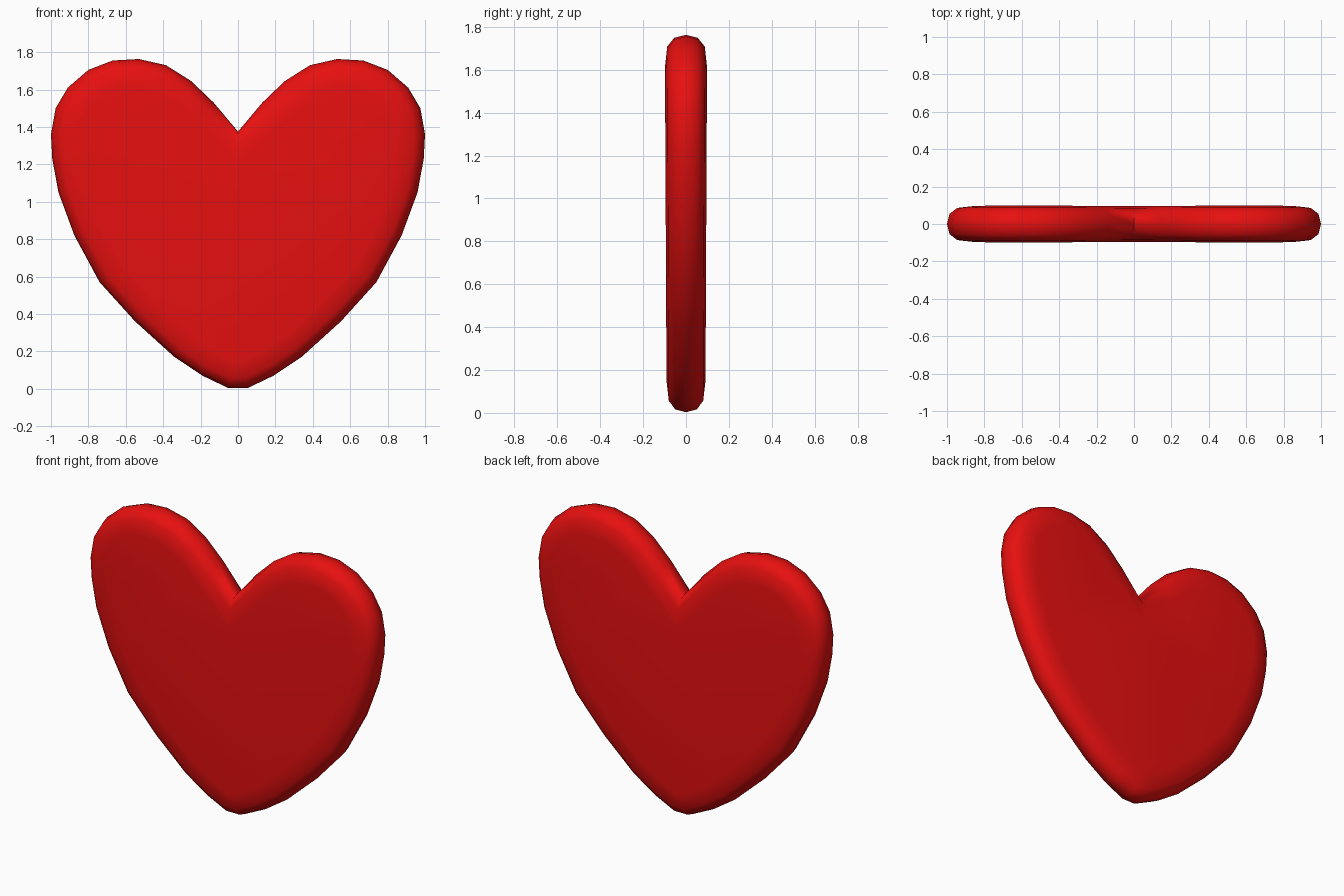
import bpy, bmesh
from mathutils import Vector

if "Cube" in bpy.data.objects:
    bpy.data.objects.remove(bpy.data.objects["Cube"])

# right half of the outline, from bottom tip to the notch
half = [(0.05, 0.003), (0.19, 0.07), (0.34, 0.17), (0.55, 0.36), (0.74, 0.57),
        (0.875, 0.82), (0.96, 1.05), (0.993, 1.23), (1.0, 1.36), (0.975, 1.50),
        (0.91, 1.61), (0.80, 1.705), (0.67, 1.755), (0.53, 1.763), (0.385, 1.73),
        (0.25, 1.645), (0.13, 1.53)]
notch = (0.0, 1.375)
outline = [Vector(p) for p in half + [notch] + [(-x, z) for x, z in reversed(half)]]
n = len(outline)

# rounded rim: (inset from the outline, depth)
rim = [(0.15, -0.098), (0.055, -0.087), (0.014, -0.055), (0, 0),
       (0.014, 0.055), (0.055, 0.087), (0.15, 0.098)]


def inset_point(i, d):
    p = outline[i]
    a = (p - outline[i - 1]).normalized()
    b = (outline[(i + 1) % n] - p).normalized()
    t = (a + b).normalized()
    return p + Vector((-t.y, t.x)) * d * (1.25 if i == len(half) else 1)


bm = bmesh.new()
rings = []
for d, y in rim:
    ring = []
    for i in range(n):
        q = inset_point(i, d)
        ring.append(bm.verts.new((q.x, y * (0.92 + 0.05 * q.y), q.y)))
    rings.append(ring)
for r0, r1 in zip(rings, rings[1:]):
    for i in range(n):
        j = (i + 1) % n
        bm.faces.new((r0[i], r0[j], r1[j], r1[i]))
# front and back faces
bm.faces.new(rings[0])
bm.faces.new(rings[-1][::-1])
bmesh.ops.recalc_face_normals(bm, faces=bm.faces)
bmesh.ops.triangulate(bm, faces=[f for f in bm.faces if len(f.verts) > 4])

mesh = bpy.data.meshes.new("heart")
bm.to_mesh(mesh)
bm.free()
heart = bpy.data.objects.new("heart", mesh)
bpy.context.collection.objects.link(heart)

red = bpy.data.materials.new("red")
red.diffuse_color = (0.8, 0.005, 0.005, 1)
red.use_nodes = True
red.node_tree.nodes["Principled BSDF"].inputs["Base Color"].default_value = red.diffuse_color
mesh.materials.append(red)

bpy.context.view_layer.objects.active = heart
heart.select_set(True)
bpy.ops.object.shade_smooth_by_angle(angle=1.05)
